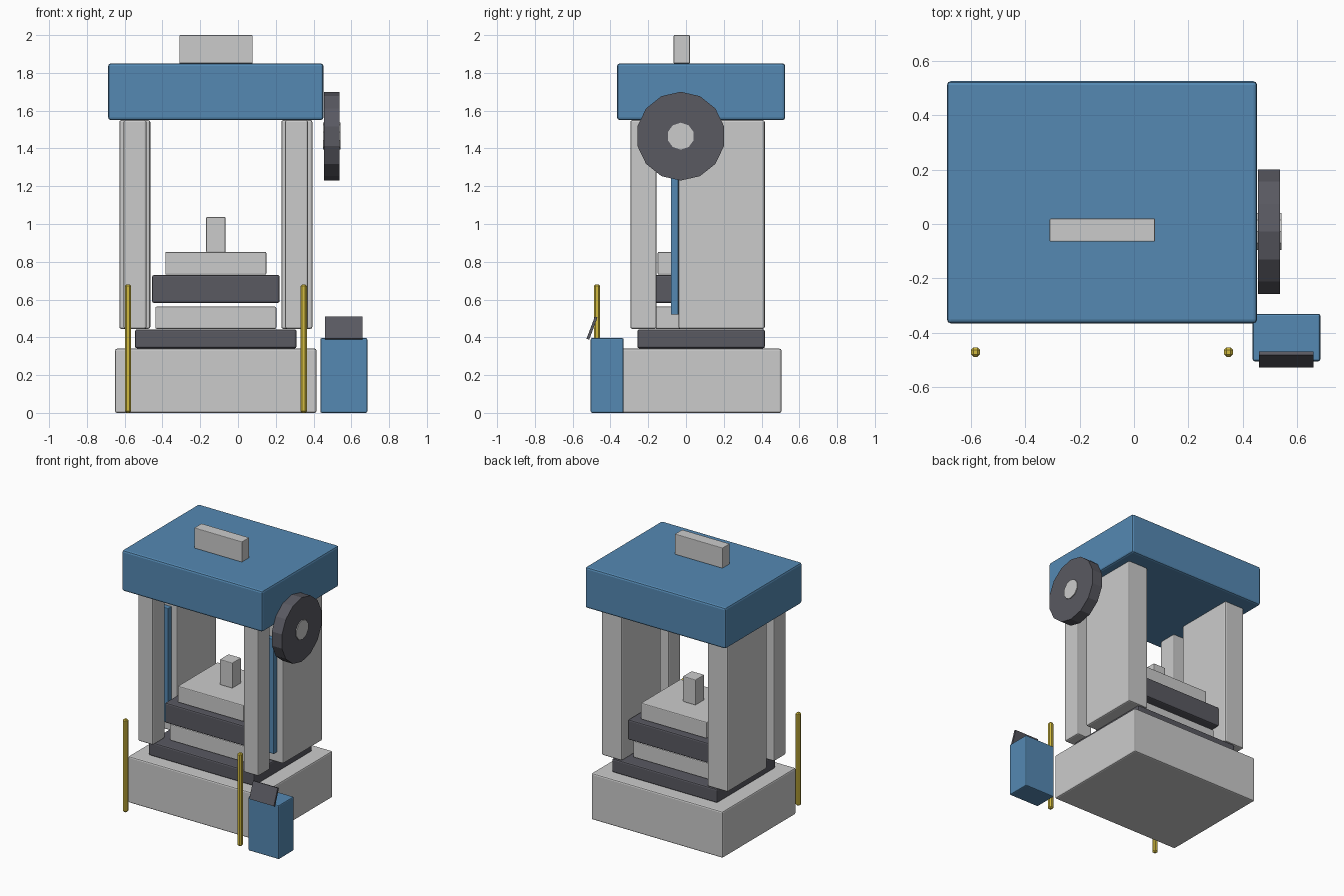
import bpy
import math

if "Cube" in bpy.data.objects:
    bpy.data.objects.remove(bpy.data.objects["Cube"])


def material(name, rgb):
    m = bpy.data.materials.new(name)
    m.diffuse_color = (*rgb, 1)
    m.use_nodes = True
    m.node_tree.nodes["Principled BSDF"].inputs["Base Color"].default_value = m.diffuse_color
    return m


BLUE = material("blue_paint", (0.09, 0.25, 0.45))
DARK = material("dark_steel", (0.1, 0.1, 0.12))
YELLOW = material("safety_yellow", (0.65, 0.5, 0.05))
CX, CY = -0.1175, 0.08  # centre of the press frame


def box(name, x, y, z, mat=None, bevel=0.01, segments=2):
    """Bevelled block from (min, max) ranges."""
    bpy.ops.mesh.primitive_cube_add(size=1, location=[(a + b) / 2 for a, b in (x, y, z)])
    o = bpy.context.object
    o.name = name
    o.scale = [b - a for a, b in (x, y, z)]
    bpy.ops.object.transform_apply(location=False, rotation=False, scale=True)
    if bevel:
        m = o.modifiers.new("bevel", 'BEVEL')
        m.width = bevel
        m.segments = segments
    if mat:
        o.data.materials.append(mat)
    return o


def centred(name, w, d, z, mat=None, bevel=0.01):
    """Block centred on the press axis."""
    return box(name, (CX - w / 2, CX + w / 2), (CY - d / 2, CY + d / 2), z, mat, bevel)


def pair(name, inner, outer, y, z, mat=None, bevel=0.01, segments=2):
    """Left and right copies, given offsets from the press axis."""
    box("left_" + name, (CX - outer, CX - inner), y, z, mat, bevel, segments)
    box("right_" + name, (CX + inner, CX + outer), y, z, mat, bevel, segments)


def disc(name, sides, radius, x, mat=None):
    """Low-poly disc with its axis along x and a corner at the top."""
    bpy.ops.mesh.primitive_cylinder_add(vertices=sides, radius=radius, depth=x[1] - x[0],
                                        location=((x[0] + x[1]) / 2, -0.028, 1.465),
                                        rotation=(0, math.pi / 2, 0))
    o = bpy.context.object
    o.name = name
    # a quarter turn puts the primitive's first corner on the vertical axis
    bpy.ops.object.transform_apply(location=False, rotation=True, scale=False)
    zs = max(v.co.z for v in o.data.vertices)
    if zs < radius * 0.999:
        o.rotation_euler.x = math.pi / sides
    if mat:
        o.data.materials.append(mat)


# Frame
centred("base", 1.066, 0.85, (0, 0.34))
centred("bolster", 0.855, 0.675, (0.342, 0.442), DARK)
pair("front_column", 0.367, 0.488, (-0.295, -0.155), (0.445, 1.55))
pair("rear_column", 0.347, 0.511, (-0.04, 0.417), (0.445, 1.55))
pair("guide_rail", 0.393, 0.463, (-0.08, -0.04), (0.52, 1.36), BLUE, 0.004)
centred("crown", 1.14, 0.89, (1.55, 1.85), BLUE, 0.014)
box("crown_cap", (-0.31, 0.077), (-0.065, 0.02), (1.85, 2.0), bevel=0.004)

# Tooling and slide
centred("lower_die", 0.64, 0.49, (0.445, 0.562), bevel=0.006)
centred("slide", 0.675, 0.56, (0.582, 0.73), DARK)
centred("slide_top", 0.535, 0.46, (0.732, 0.852), bevel=0.006)
centred("ram_stem", 0.102, 0.102, (0.85, 1.037), bevel=0.005)

# Flywheel
disc("flywheel", 14, 0.235, (0.455, 0.537), DARK)
disc("flywheel_hub", 10, 0.0715, (0.45, 0.543))

# Safety posts
pair("safety_post", 0.448, 0.482, (-0.488, -0.454), (0, 0.68), YELLOW, 0.009, 1)

# Control console with tilted panel
box("control_console", (0.436, 0.685), (-0.505, -0.33), (0, 0.396), BLUE, 0.008)
panel = box("control_panel", (0.46, 0.66), (-0.505, -0.49), (0.386, 0.512), DARK, 0)
panel.rotation_euler.x = -0.36
